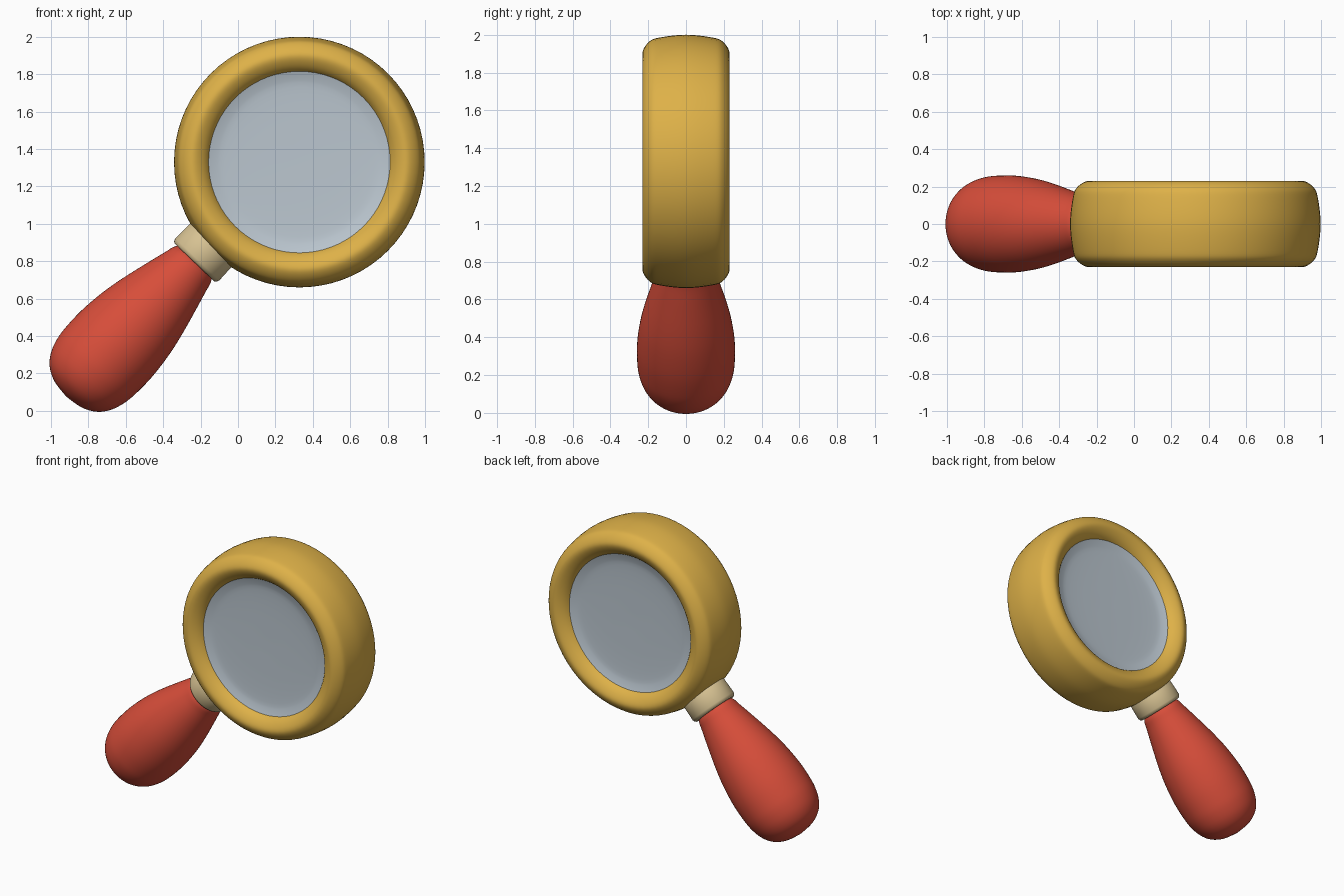
import bpy, bmesh, math
from mathutils import Vector

if "Cube" in bpy.data.objects:
    bpy.data.objects.remove(bpy.data.objects["Cube"])


def material(name, rgb):
    m = bpy.data.materials.new(name)
    m.diffuse_color = (*rgb, 1)
    m.use_nodes = True
    m.node_tree.nodes["Principled BSDF"].inputs["Base Color"].default_value = m.diffuse_color
    return m


def smooth_profile(pts, steps=5, closed=False):
    """Catmull-Rom curve through the (radius, height) points."""
    p = [Vector(q) for q in pts]
    n = len(p)
    get = (lambda i: p[i % n]) if closed else (lambda i: p[max(0, min(n - 1, i))])
    out = []
    for i in range(n if closed else n - 1):
        a, b, c, d = (get(i + k) for k in (-1, 0, 1, 2))
        for s in range(steps):
            t = s / steps
            out.append(0.5 * (2 * b + (c - a) * t + (2 * a - 5 * b + 4 * c - d) * t * t
                              + (3 * b - a - 3 * c + d) * t ** 3))
    return out if closed else out + [p[-1]]


def lathe(name, profile, origin, axis, mat, closed=False, segs=72, angle=40):
    """Revolve a (radius, height) profile around an axis."""
    bm = bmesh.new()
    rings = []
    for r, h in profile:
        if r < 1e-4:
            rings.append([bm.verts.new((0, 0, h))] * segs)
        else:
            rings.append([bm.verts.new((r * math.cos(2 * math.pi * k / segs),
                                        r * math.sin(2 * math.pi * k / segs), h))
                          for k in range(segs)])
    n = len(rings)
    for i in range(n if closed else n - 1):
        a, b = rings[i], rings[(i + 1) % n]
        for k in range(segs):
            j = (k + 1) % segs
            bm.faces.new(list(dict.fromkeys((a[k], a[j], b[j], b[k]))))
    bmesh.ops.recalc_face_normals(bm, faces=bm.faces)
    rot = Vector((0, 0, 1)).rotation_difference(axis).to_matrix()
    for v in bm.verts:
        v.co = rot @ v.co + origin
    me = bpy.data.meshes.new(name)
    bm.to_mesh(me)
    bm.free()
    me.materials.append(mat)
    ob = bpy.data.objects.new(name, me)
    bpy.context.collection.objects.link(ob)
    bpy.ops.object.select_all(action='DESELECT')
    ob.select_set(True)
    bpy.context.view_layer.objects.active = ob
    bpy.ops.object.shade_smooth_by_angle(angle=math.radians(angle))
    return ob


gold = material("gold", (0.73, 0.44, 0.065))
red = material("red", (0.68, 0.075, 0.042))
tan = material("tan", (0.68, 0.54, 0.29))
glass = material("pale_glass", (0.50, 0.57, 0.63))

centre = Vector((0.328, 0, 1.33))
front = Vector((0, -1, 0))

# thick rounded frame
half = [(0.655, 0.14), (0.633, 0.195), (0.578, 0.23), (0.525, 0.213), (0.485, 0.17), (0.465, 0.10)]
ring = [(0.67, 0)] + half + [(r, -h) for r, h in reversed(half)]
lathe("frame", smooth_profile(ring, closed=True), centre, front, gold, closed=True, angle=60)

# slightly dished lens, both faces
side = [(0, 0.145), (0.25, 0.147), (0.40, 0.152), (0.45, 0.16), (0.49, 0.172)]
side = smooth_profile(side, 3)
lathe("lens", [tuple(p) for p in side] + [(p[0], -p[1]) for p in reversed(side)],
      centre, front, glass)

# handle axis, running from the frame down to the bulb end
top = Vector((-0.214, 0, 0.814))
axis = (Vector((-0.80, 0, 0.20)) - top).normalized()

# collar, heights measured from the collar point
lathe("collar", [(0, -0.17), (0.13, -0.17), (0.16, -0.12), (0.163, 0.005), (0.157, 0.02),
                 (0.147, 0.028), (0, 0.028)], top, axis, tan, angle=50)

# pear-shaped handle
grip = [(0, 0.0), (0.10, 0.01), (0.135, 0.04), (0.152, 0.10), (0.182, 0.21), (0.22, 0.36),
        (0.245, 0.49), (0.259, 0.63), (0.258, 0.75), (0.248, 0.83), (0.222, 0.905),
        (0.175, 0.965), (0.10, 1.005), (0, 1.02)]
lathe("handle", smooth_profile(grip, 4), top, axis, red, angle=60)
